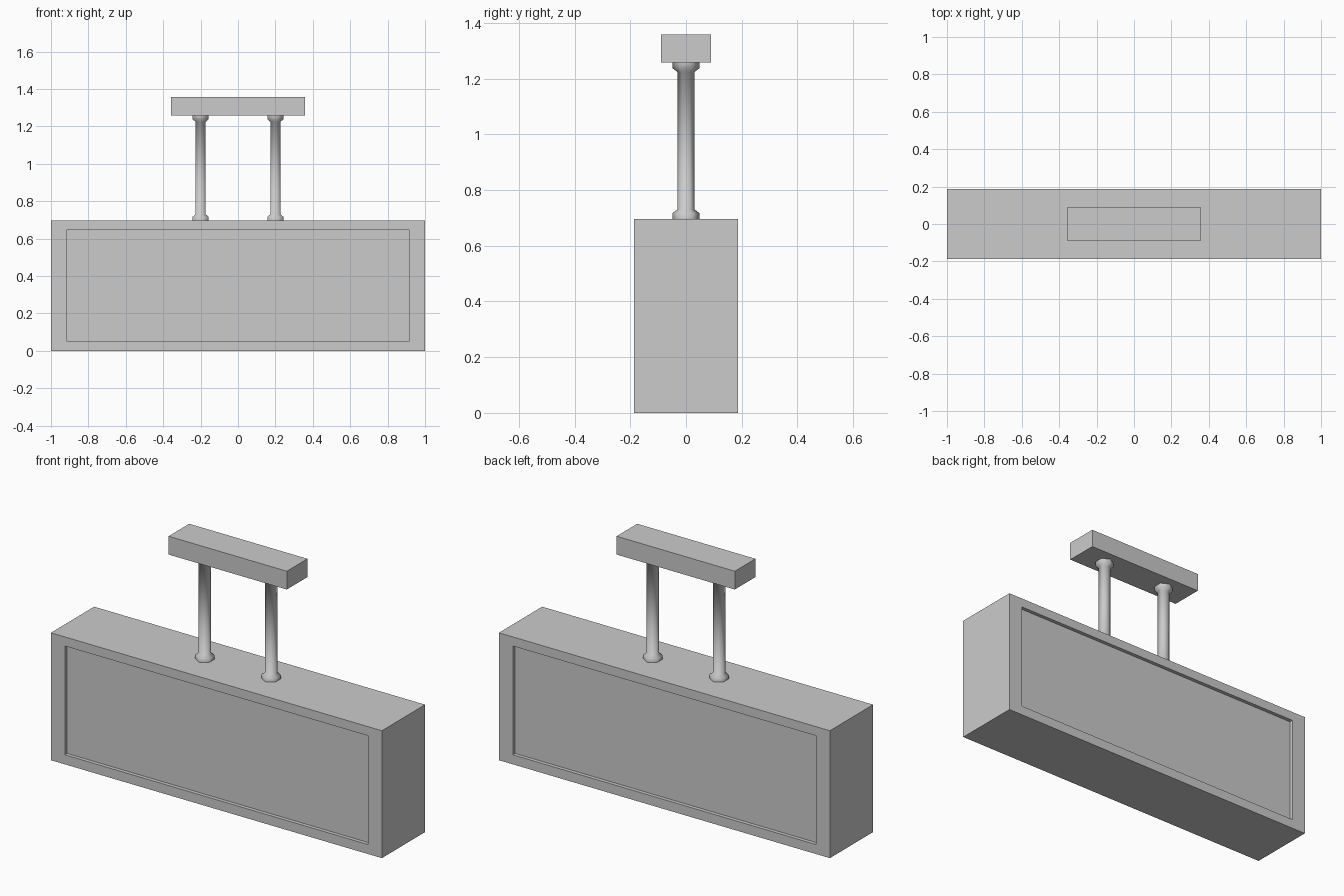
import bpy, bmesh, math
from mathutils import Matrix

if "Cube" in bpy.data.objects:
    bpy.data.objects.remove(bpy.data.objects["Cube"])


def finish(name, bm, smooth=False):
    bmesh.ops.recalc_face_normals(bm, faces=bm.faces)
    mesh = bpy.data.meshes.new(name)
    bm.to_mesh(mesh)
    bm.free()
    for p in mesh.polygons:
        p.use_smooth = smooth
    obj = bpy.data.objects.new(name, mesh)
    bpy.context.collection.objects.link(obj)
    return obj


def box(sx, sy, z0, z1):
    bm = bmesh.new()
    m = Matrix.Translation((0, 0, (z0 + z1) / 2)) @ Matrix.Diagonal((sx, sy, z1 - z0, 1))
    bmesh.ops.create_cube(bm, size=1, matrix=m)
    return bm


BODY_TOP, PLATE_BOTTOM, PLATE_TOP = 0.696, 1.258, 1.358
DEPTH = 0.373

# Sign box with a recessed panel on the front and the back
bm = box(2.0, DEPTH, 0, BODY_TOP)
bm.normal_update()
panels = [f for f in bm.faces if abs(f.normal.y) > 0.9]
bmesh.ops.inset_individual(bm, faces=panels, thickness=0.05)
for f in panels:
    for v in f.verts:
        v.co.x = math.copysign(0.916, v.co.x)
        v.co.z = 0.052 if v.co.z < BODY_TOP / 2 else 0.646
bmesh.ops.inset_individual(bm, faces=panels, thickness=0, depth=0)
for f in panels:
    for v in f.verts:
        v.co.y = math.copysign(DEPTH / 2 - 0.02, v.co.y)
finish("sign_box", bm)

# Ceiling mounting plate
finish("ceiling_plate", box(0.714, 0.178, PLATE_BOTTOM, PLATE_TOP))

# Six-sided hanging rods with a flared collar at each end
R, C = 0.031, 0.0485
profile = [(C, BODY_TOP), (C, BODY_TOP + 0.021), (R, BODY_TOP + 0.034),
           (R, PLATE_BOTTOM - 0.034), (C, PLATE_BOTTOM - 0.021), (C, PLATE_BOTTOM)]
for side, x in (("left", -0.2), ("right", 0.2)):
    bm = bmesh.new()
    rings = []
    for r, z in profile:
        angles = [math.radians(30 + 60 * i) for i in range(6)]
        rings.append([bm.verts.new((x + r * math.cos(a), r * math.sin(a), z)) for a in angles])
    for lo, hi in zip(rings, rings[1:]):
        for i in range(6):
            j = (i + 1) % 6
            bm.faces.new((lo[i], lo[j], hi[j], hi[i]))
    finish("hanging_rod_" + side, bm, smooth=True)
